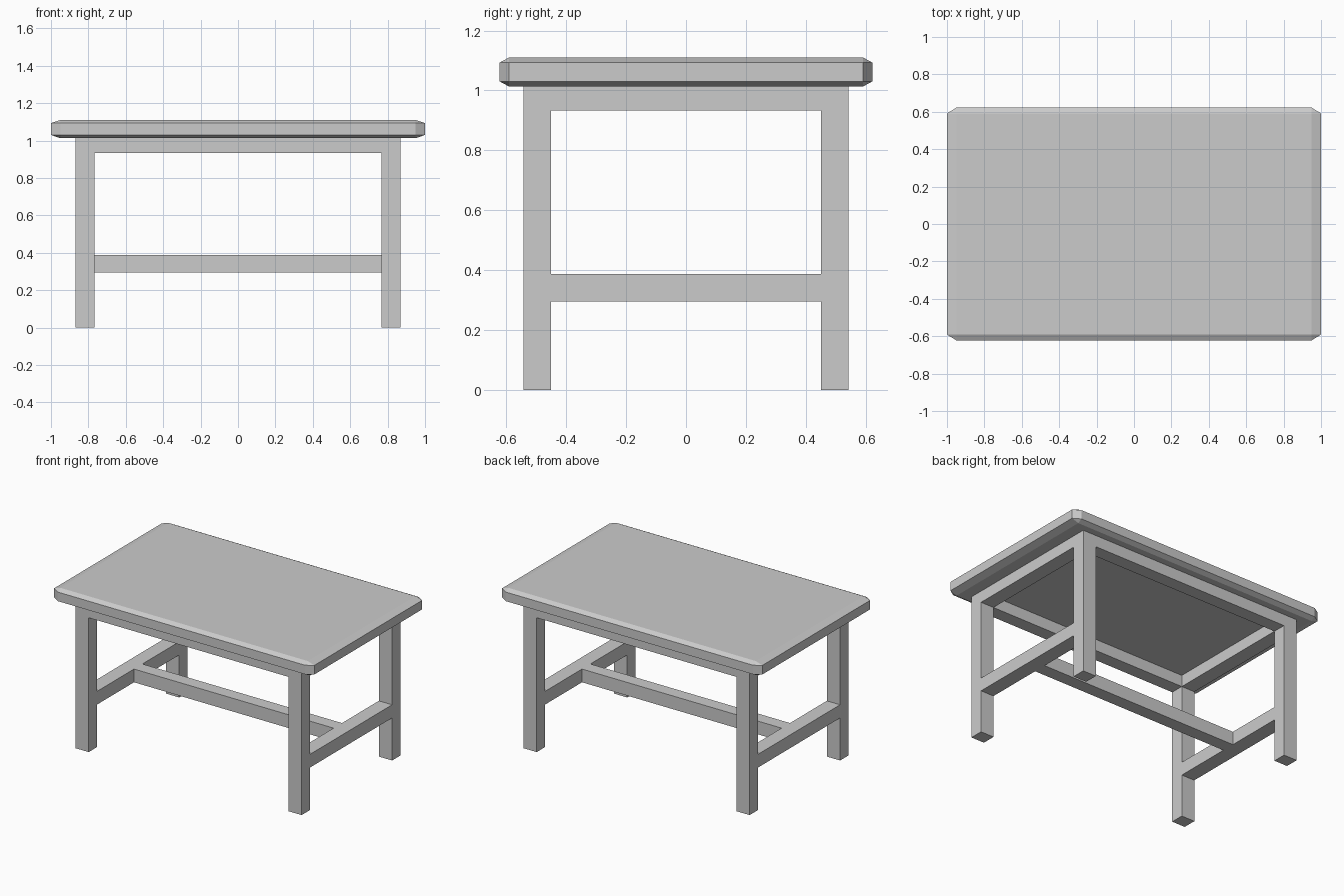
import bpy, bmesh

if "Cube" in bpy.data.objects:
    bpy.data.objects.remove(bpy.data.objects["Cube"])

LEG_X, LEG_Y = (0.767, 0.869), (0.45, 0.543)   # inner / outer leg faces
TOP_Z, APRON_Z = 1.013, 0.933
RAIL_Z = (0.295, 0.387)


def finish(name, bm):
    me = bpy.data.meshes.new(name)
    bm.to_mesh(me)
    bm.free()
    ob = bpy.data.objects.new(name, me)
    bpy.context.collection.objects.link(ob)
    return ob


def box(name, xs, ys, zs):
    bm = bmesh.new()
    bmesh.ops.create_cube(bm, size=1)
    for v in bm.verts:
        for i, (a, b) in enumerate((xs, ys, zs)):
            v.co[i] = (a + b) / 2 + v.co[i] * (b - a)
    return finish(name, bm)


def flip(span, s):
    return tuple(sorted(s * c for c in span))


# Table top: bevelled cube with a different chamfer depth on each axis
bm = bmesh.new()
bmesh.ops.create_cube(bm, size=2)
bmesh.ops.bevel(bm, geom=bm.edges[:], offset=0.1, offset_type='OFFSET',
                segments=1, profile=0.5, affect='EDGES')
half, inset = (1.0, 0.622, 0.0485), (0.05, 0.031, 0.017)
for v in bm.verts:
    for i in range(3):
        d = half[i] if abs(v.co[i]) > 0.95 else half[i] - inset[i]
        v.co[i] = d if v.co[i] > 0 else -d
    v.co.z += TOP_Z + half[2]
finish("table_top", bm)

# Four legs
for sx, side in ((-1, "left"), (1, "right")):
    for sy, end in ((-1, "front"), (1, "back")):
        box(f"{end}_{side}_leg", flip(LEG_X, sx), flip(LEG_Y, sy), (0, TOP_Z))

# Side aprons and side stretchers, flush with the legs
inner_x, inner_y = (-LEG_X[0], LEG_X[0]), (-LEG_Y[0], LEG_Y[0])
for sx, side in ((-1, "left"), (1, "right")):
    box(f"{side}_apron", flip(LEG_X, sx), inner_y, (APRON_Z, TOP_Z))
    box(f"{side}_stretcher", flip(LEG_X, sx), inner_y, RAIL_Z)

# Front and back aprons
for sy, end in ((-1, "front"), (1, "back")):
    box(f"{end}_apron", inner_x, flip(LEG_Y, sy), (APRON_Z, TOP_Z))

# Long stretcher down the middle
box("centre_stretcher", inner_x, (-0.046, 0.046), RAIL_Z)
